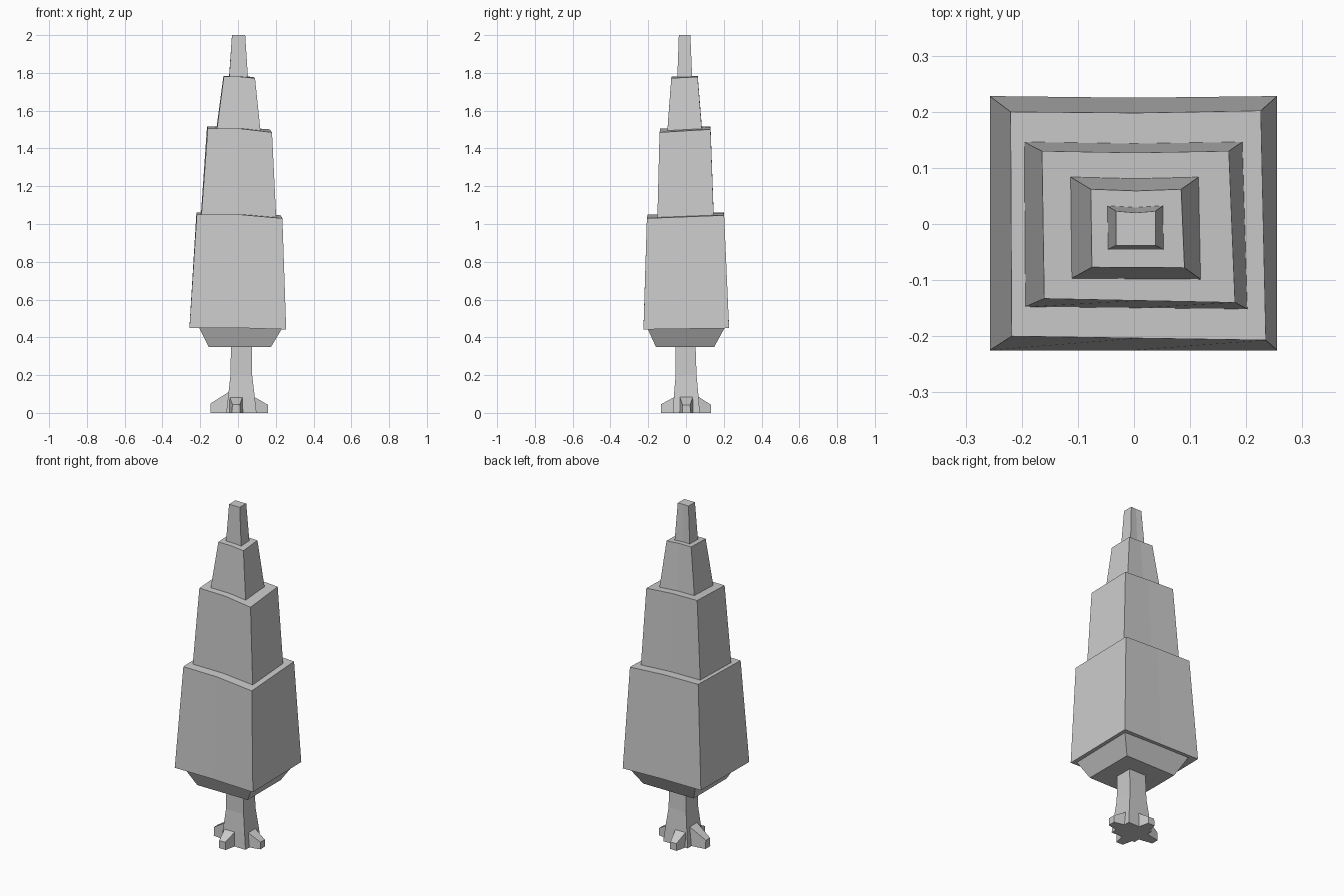
import bpy, bmesh

if "Cube" in bpy.data.objects:
    bpy.data.objects.remove(bpy.data.objects["Cube"])


def make_object(name, bm):
    bmesh.ops.recalc_face_normals(bm, faces=bm.faces)
    mesh = bpy.data.meshes.new(name)
    bm.to_mesh(mesh)
    bm.free()
    obj = bpy.data.objects.new(name, mesh)
    bpy.context.collection.objects.link(obj)
    return obj


def loft(name, rings):
    """Join equal-sized rings of points into a closed solid."""
    bm = bmesh.new()
    loops = [[bm.verts.new(p) for p in ring] for ring in rings]
    for a, b in zip(loops, loops[1:]):
        for i in range(len(a)):
            j = (i + 1) % len(a)
            bm.faces.new((a[i], a[j], b[j], b[i]))
    bm.faces.new(loops[0][::-1])
    bm.faces.new(loops[-1])
    return make_object(name, bm)


def rect(x0, x1, y0, y1, z):
    return [(x0, y0, z), (x1, y0, z), (x1, y1, z), (x0, y1, z)]


def skewed(corners, z, tilt):
    """Uneven ring: four corners plus bent middles on the front and back edges."""
    fl, fr, br, bl = corners
    mf = ((fl[0] + fr[0]) / 2, (fl[1] + fr[1]) / 2)
    mb = ((bl[0] + br[0]) / 2, (bl[1] + br[1]) / 2 - 0.003)
    heights = (0, 0, -0.02, -0.004, 0.008, 0.012)
    return [(x, y, z + tilt * h)
            for (x, y), h in zip((fl, mf, fr, br, mb, bl), heights)]


# Stacked foliage tiers: name, base corners, base z, top corners, top z, tilts
tiers = [
    ("foliage_bottom",
     [(-.257, -.225), (.255, -.225), (.255, .228), (-.257, .228)], .45,
     [(-.218, -.20), (.235, -.207), (.226, .202), (-.22, .20)], 1.05, .4, 1),
    ("foliage_middle",
     [(-.195, -.148), (.203, -.152), (.194, .147), (-.197, .147)], 1.03,
     [(-.16, -.133), (.18, -.14), (.169, .13), (-.164, .13)], 1.505, .8, 1),
    ("foliage_upper",
     [(-.113, -.098), (.121, -.10), (.117, .085), (-.115, .085)], 1.49,
     [(-.075, -.077), (.09, -.078), (.084, .062), (-.077, .062)], 1.78, .8, .4),
    ("foliage_tip",
     [(-.047, -.046), (.053, -.046), (.052, .033), (-.048, .033)], 1.77,
     [(-.032, -.038), (.038, -.038), (.038, .023), (-.032, .023)], 2.0, 0, 0),
]
for name, base, z0, top, z1, t0, t1 in tiers:
    loft(name, [skewed(base, z0, t0), skewed(top, z1, t1)])

# Tapered underside of the foliage
loft("foliage_underside", [rect(-.155, .175, -.16, .15, .35),
                           rect(-.208, .238, -.207, .207, .455)])

# Flared trunk
loft("trunk", [rect(-.062, .098, -.07, .073, 0),
               rect(-.052, .088, -.064, .066, .09),
               rect(-.04, .075, -.055, .056, .2),
               rect(-.037, .073, -.055, .05, .37)])


# Four wedge-shaped roots, each running outward from the trunk
def root(name, axis, inner, outer, centre, z_in, z_out):
    def section(d, half, z):
        pts = [(centre - half, 0), (centre + half, 0),
               (centre + half * .9, z), (centre - half * .9, z)]
        return [(d, s, h) if axis == "x" else (s, d, h) for s, h in pts]
    loft(name, [section(inner, .038, z_in), section(outer, .022, z_out)])


root("root_left", "x", -.05, -.145, .002, .11, .05)
root("root_right", "x", .085, .16, .002, .085, .042)
root("root_front", "y", -.06, -.133, -.01, .085, .045)
root("root_back", "y", .06, .133, -.01, .09, .042)
